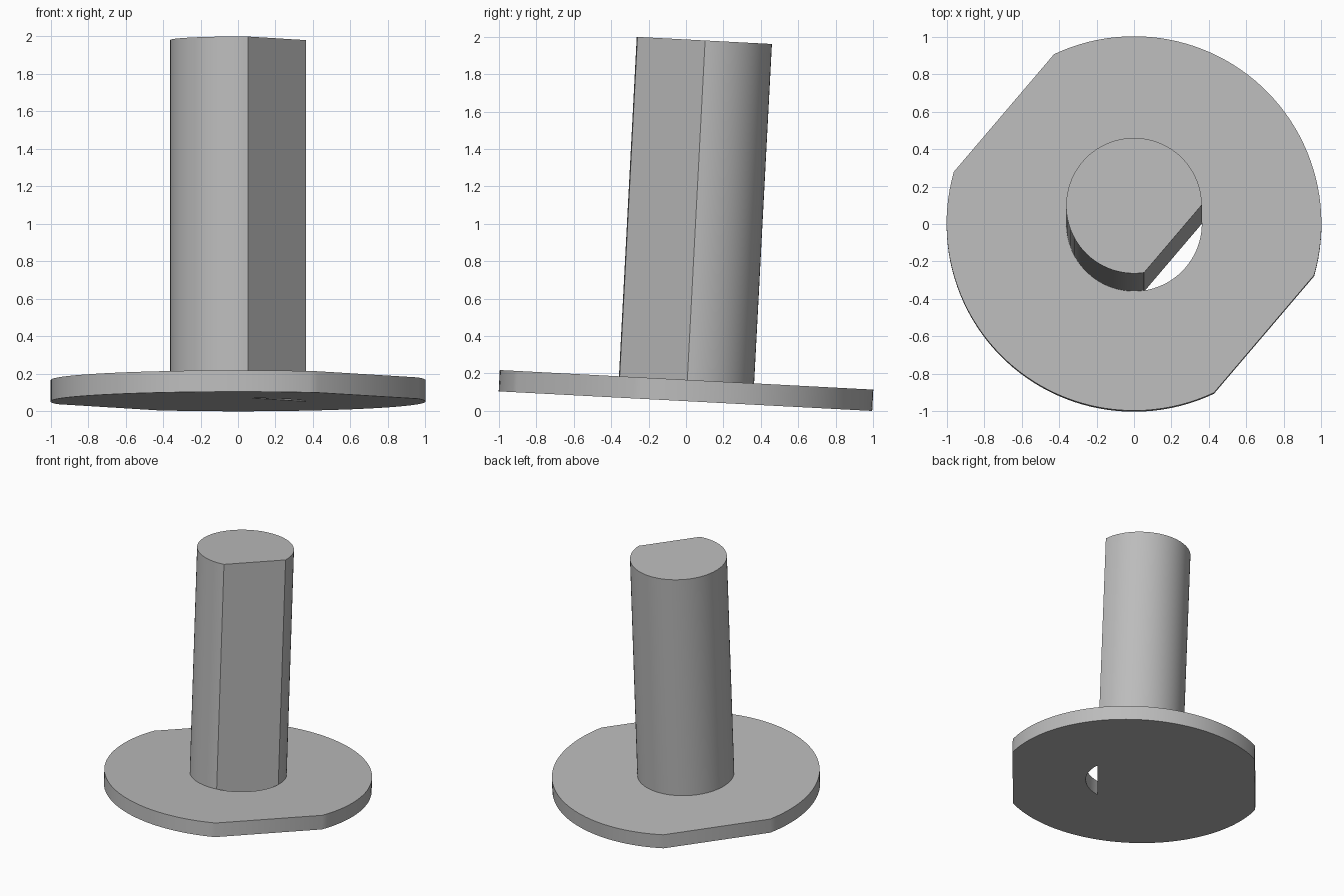
import bpy, bmesh
from math import acos, cos, sin, pi, radians

if "Cube" in bpy.data.objects:
    bpy.data.objects.remove(bpy.data.objects["Cube"], do_unlink=True)

TILT = radians(-3)
FLAT = radians(-40.4)            # direction the flats face
PLATE_R, PLATE_FLAT, PLATE_T = 1.0, 0.911, 0.114
PIN_R, PIN_FLAT, PIN_TOP = 0.362, 0.273, 1.931
BASE = (0, -0.003, 0.052)        # centre of the plate's underside

steel = bpy.data.materials.new("grey steel")
steel.use_nodes = True
GREY = (0.5, 0.5, 0.5, 1)
steel.diffuse_color = GREY
steel.node_tree.nodes["Principled BSDF"].inputs["Base Color"].default_value = GREY


def arc(radius, start, end, steps):
    angles = [start + (end - start) * i / steps for i in range(steps + 1)]
    return [(radius * cos(a), radius * sin(a)) for a in angles]


def prism(name, outline, bottom, top):
    bm = bmesh.new()
    face = bm.faces.new([bm.verts.new((x, y, bottom)) for x, y in outline])
    ext = bmesh.ops.extrude_face_region(bm, geom=[face])
    verts = [g for g in ext["geom"] if isinstance(g, bmesh.types.BMVert)]
    bmesh.ops.translate(bm, verts=verts, vec=(0, 0, top - bottom))
    bmesh.ops.recalc_face_normals(bm, faces=bm.faces)
    mesh = bpy.data.meshes.new(name)
    bm.to_mesh(mesh)
    bm.free()
    mesh.materials.append(steel)
    obj = bpy.data.objects.new(name, mesh)
    bpy.context.collection.objects.link(obj)
    obj.location = BASE
    obj.rotation_euler.x = TILT
    return obj


# Round plate with two opposite flats
half = acos(PLATE_FLAT / PLATE_R)
outline = []
for turn in (0, pi):
    outline += arc(PLATE_R, FLAT + turn + half, FLAT + turn + pi - half, 48)
plate = prism("flange_plate", outline, 0, PLATE_T)

# D-shaped pin standing on the plate
half = acos(PIN_FLAT / PIN_R)
pin = prism("pin", arc(PIN_R, FLAT + half, FLAT + 2 * pi - half, 64), PLATE_T, PIN_TOP)

# Gap through the plate where the round bore passes the pin's flat
cutter = prism("bore_cutter", arc(PIN_R, FLAT - half, FLAT + half, 20), -0.1, PLATE_T + 0.1)
cutter.hide_render = True
cutter.hide_set(True)
cut = plate.modifiers.new("bore gap", "BOOLEAN")
cut.operation = "DIFFERENCE"
cut.solver = "EXACT"
cut.object = cutter

# Apply the cut, then smooth the curved walls
bpy.context.view_layer.update()
bpy.ops.object.select_all(action="DESELECT")
plate.select_set(True)
bpy.context.view_layer.objects.active = plate
bpy.ops.object.modifier_apply(modifier=cut.name)
bpy.data.objects.remove(cutter, do_unlink=True)
pin.select_set(True)
bpy.ops.object.shade_smooth_by_angle(angle=radians(30))
